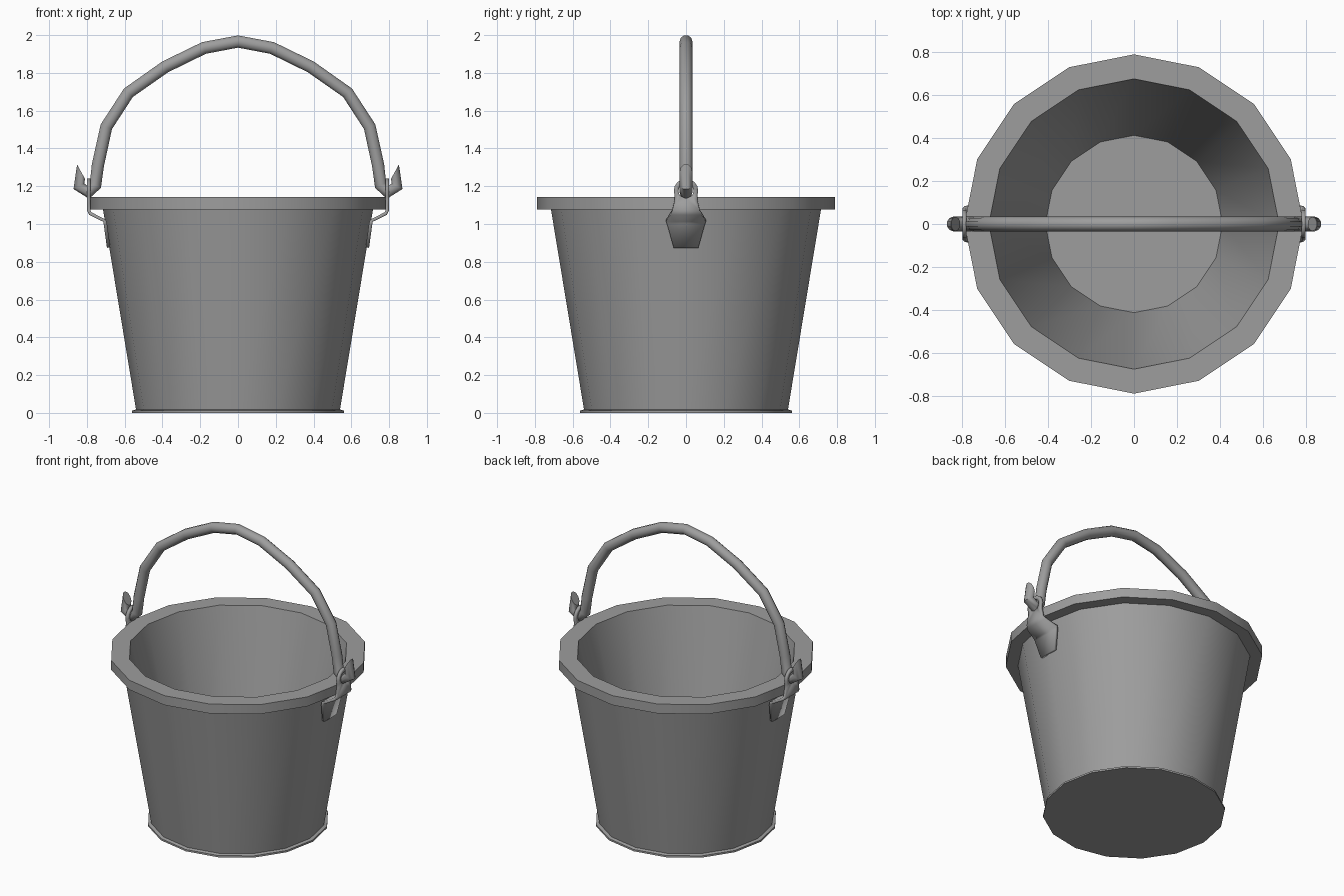
import bpy, bmesh, math

if "Cube" in bpy.data.objects:
    bpy.data.objects.remove(bpy.data.objects["Cube"])

# Dark metal used by every part
metal = bpy.data.materials.new("dark_metal")
metal.diffuse_color = (0.34, 0.34, 0.34, 1)
metal.use_nodes = True
metal.node_tree.nodes["Principled BSDF"].inputs["Base Color"].default_value = metal.diffuse_color


def finish(name, bm):
    bmesh.ops.recalc_face_normals(bm, faces=bm.faces)
    me = bpy.data.meshes.new(name)
    bm.to_mesh(me)
    bm.free()
    me.materials.append(metal)
    ob = bpy.data.objects.new(name, me)
    bpy.context.collection.objects.link(ob)
    return ob


def activate(ob):
    bpy.ops.object.select_all(action='DESELECT')
    ob.select_set(True)
    bpy.context.view_layer.objects.active = ob


def smooth(ob, deg):
    activate(ob)
    bpy.ops.object.shade_smooth_by_angle(angle=math.radians(deg))


# Bucket: one lathed profile (base, foot lip, wall, rim, inside, floor), 16 sides
profile = [(0, 0), (0.56, 0), (0.56, 0.012), (0.54, 0.018), (0.715, 1.078),
           (0.79, 1.078), (0.79, 1.142), (0.676, 1.142), (0.413, 0.06), (0, 0.06)]
bm = bmesh.new()
vs = [bm.verts.new((r, 0, z)) for r, z in profile]
es = [bm.edges.new(p) for p in zip(vs, vs[1:])]
bmesh.ops.spin(bm, geom=vs + es, cent=(0, 0, 0), axis=(0, 0, 1),
               angle=math.tau, steps=16)
bmesh.ops.remove_doubles(bm, verts=bm.verts, dist=0.001)
smooth(finish("bucket", bm), 30)

# Handle: faceted arch with a hook curling up at each end
half = [(0.18, 1.932), (0.385, 1.832), (0.58, 1.695), (0.697, 1.515),
        (0.742, 1.31), (0.755, 1.205), (0.792, 1.166), (0.842, 1.2),
        (0.84, 1.28)]
path = [(-x, z) for x, z in reversed(half)] + [(0, 1.966)] + half
cu = bpy.data.curves.new("handle", 'CURVE')
cu.dimensions = '3D'
cu.bevel_depth = 0.034
cu.bevel_resolution = 3
cu.use_fill_caps = True
sp = cu.splines.new('POLY')
sp.points.add(len(path) - 1)
for p, (x, z) in zip(sp.points, path):
    p.co = (x, 0, z, 1)
handle = bpy.data.objects.new("handle", cu)
bpy.context.collection.objects.link(handle)
activate(handle)
bpy.ops.object.convert(target='MESH')
handle = bpy.context.object
handle.data.materials.append(metal)
# Slant the cut ends of the hooks
tip_x, tip_z = half[-1]
for v in handle.data.vertices:
    if abs(v.co.x) > 0.8 and abs(v.co.z - tip_z) < 0.01:
        t = (abs(v.co.x) - tip_x) / 0.034
        v.co.x = math.copysign(0.831 + 0.022 * t, v.co.x)
        v.co.z = 1.277 + 0.04 * t
smooth(handle, 45)

# Handle brackets: plate on the wall, bent out under the rim, ending in an eye
bm = bmesh.new()
EYE_X, EYE_Z = 0.79, 1.175
rows = [(0.685, 0.875, 0.065), (0.702, 1.0, 0.1), (0.707, 1.018, 0.105),
        (0.782, 1.055, 0.083), (EYE_X, 1.072, 0.073)]
strip = [[bm.verts.new((x, s * w, z)) for s in (1, -1)] for x, z, w in rows]
for a, b in zip(strip, strip[1:]):
    bm.faces.new((a[0], a[1], b[1], b[0]))
outer, inner = [], []
for i in range(13):
    a = math.radians(-45 + 270 * i / 12)
    c, s = math.cos(a), math.sin(a)
    # the lower part of the eye flares into the neck of the plate
    w = 0.065 * c if s > -0.1 else math.copysign(0.06, c)
    outer.append(bm.verts.new((EYE_X, w, EYE_Z + 0.065 * s)))
    inner.append(bm.verts.new((EYE_X, 0.04 * c, EYE_Z + 0.04 * s)))
for i in range(12):
    bm.faces.new((outer[i], outer[i + 1], inner[i + 1], inner[i]))
low = bm.verts.new((EYE_X, 0, EYE_Z - 0.04))
right, left = strip[-1]
bm.faces.new((right, outer[0], inner[0], low))
bm.faces.new((left, low, inner[-1], outer[-1]))
bm.faces.new((right, low, left))
brackets = finish("handle_brackets", bm)
sol = brackets.modifiers.new("thickness", 'SOLIDIFY')
sol.thickness = 0.018
sol.offset = 0
mir = brackets.modifiers.new("mirror", 'MIRROR')
mir.use_axis[0] = True
smooth(brackets, 25)
